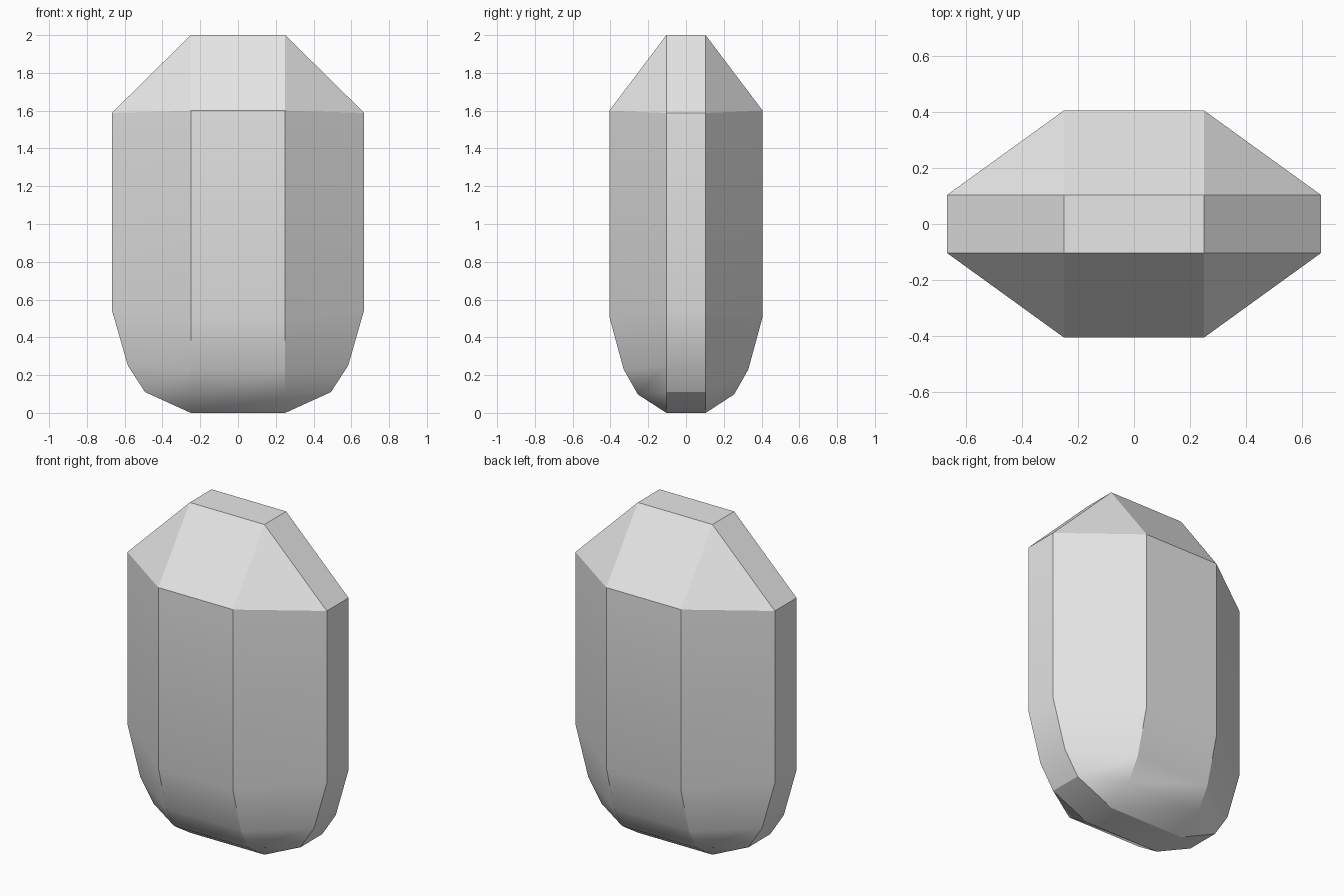
import bpy, bmesh
from math import radians

if "Cube" in bpy.data.objects:
    bpy.data.objects.remove(bpy.data.objects["Cube"])

# Half sizes of the core ridge that every facet meets
CORE_X, CORE_Y = 0.25, 0.104

# Profile rows: (side reach in x, side height, front reach in y, front height)
PROFILE = [
    (CORE_X, 0.0, CORE_Y, 0.0),
    (0.492, 0.11, 0.255, 0.098),
    (0.583, 0.25, 0.33, 0.23),
    (0.668, 0.545, 0.406, 0.51),
    (0.668, 1.588, 0.406, 1.6),
    (CORE_X, 2.0, CORE_Y, 2.0),
]


def ring(bm, x, side_z, y, front_z):
    """Eight-sided section, going round from the front left corner."""
    points = [
        (CORE_X, -y, front_z), (x, -CORE_Y, side_z),
        (x, CORE_Y, side_z), (CORE_X, y, front_z),
        (-CORE_X, y, front_z), (-x, CORE_Y, side_z),
        (-x, -CORE_Y, side_z), (-CORE_X, -y, front_z),
    ]
    return [bm.verts.new(p) for p in points]


# Faceted stone: loft the sections, cap the ends, merge collapsed corners
bm = bmesh.new()
rings = [ring(bm, *row) for row in PROFILE]
for low, high in zip(rings, rings[1:]):
    for i in range(len(low)):
        j = (i + 1) % len(low)
        bm.faces.new((low[i], low[j], high[j], high[i]))
bm.faces.new(rings[0][::-1])
bm.faces.new(rings[-1])
bmesh.ops.remove_doubles(bm, verts=bm.verts[:], dist=0.001)
bmesh.ops.recalc_face_normals(bm, faces=bm.faces[:])
mesh = bpy.data.meshes.new("faceted_stone")
bm.to_mesh(mesh)
bm.free()

stone = bpy.data.objects.new("faceted_stone", mesh)
bpy.context.collection.objects.link(stone)

# Plain light grey
grey = bpy.data.materials.new("light_grey")
grey.use_nodes = True
colour = (0.8, 0.8, 0.8, 1.0)
grey.diffuse_color = colour
grey.node_tree.nodes["Principled BSDF"].inputs["Base Color"].default_value = colour
mesh.materials.append(grey)

# Smooth the rounded base, keep the facet edges sharp
bpy.ops.object.select_all(action="DESELECT")
stone.select_set(True)
bpy.context.view_layer.objects.active = stone
bpy.ops.object.shade_smooth_by_angle(angle=radians(30))
